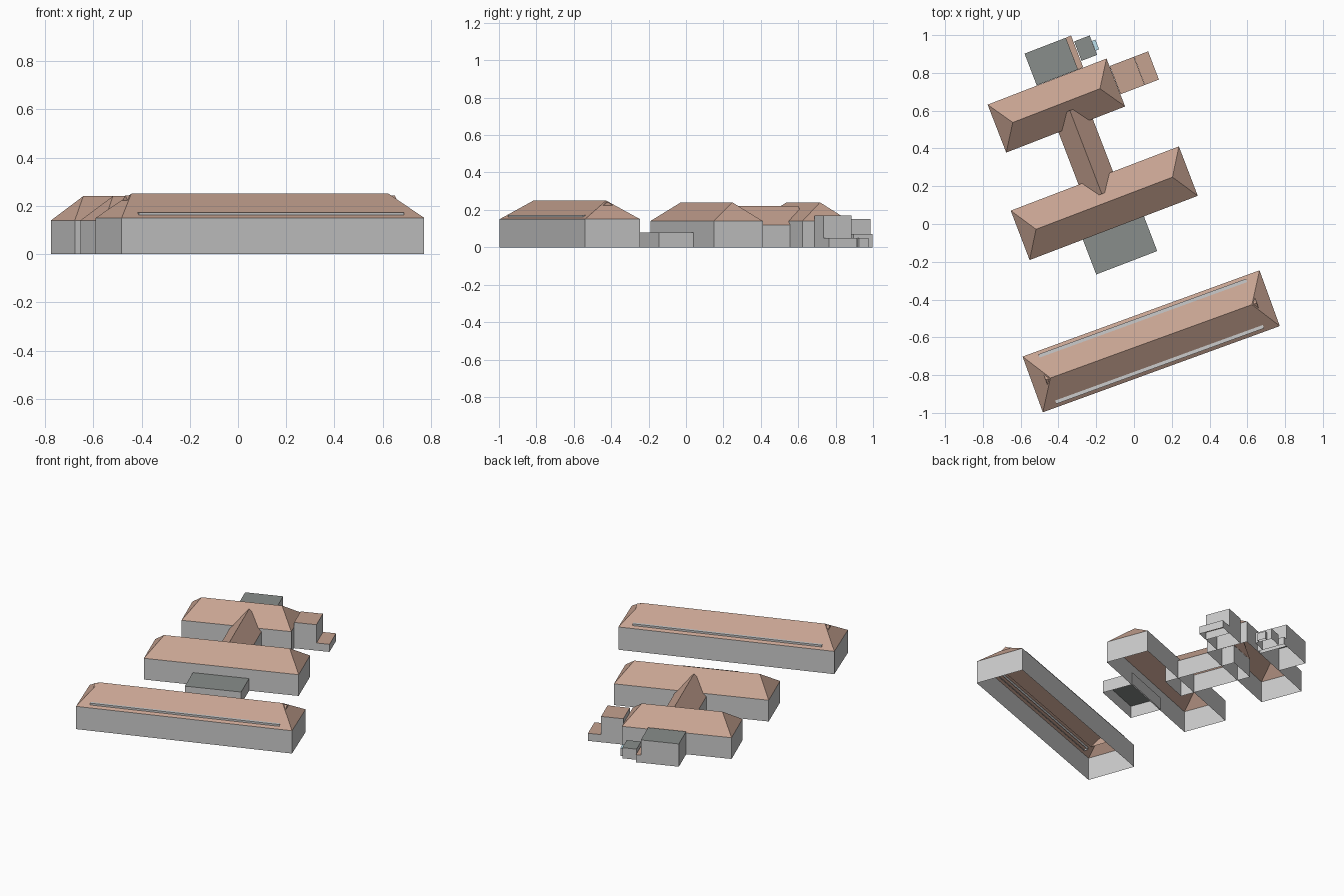
import bpy
from math import cos, sin, radians

if "Cube" in bpy.data.objects:
    bpy.data.objects.remove(bpy.data.objects["Cube"])


def material(name, rgb):
    m = bpy.data.materials.new(name)
    m.diffuse_color = (*rgb, 1)
    m.use_nodes = True
    m.node_tree.nodes["Principled BSDF"].inputs["Base Color"].default_value = m.diffuse_color
    return m


TILE = material("tile", (0.56, 0.36, 0.28))
SLATE = material("slate", (0.25, 0.27, 0.26))
GLASS = material("glass", (0.5, 0.75, 0.85))


def make(name, verts, faces, place, mats=(), slots=None):
    cx, cy, angle = place
    mesh = bpy.data.meshes.new(name)
    mesh.from_pydata(verts, [], faces)
    for m in mats:
        mesh.materials.append(m)
    for i, s in enumerate(slots or []):
        mesh.polygons[i].material_index = s
    ob = bpy.data.objects.new(name, mesh)
    ob.location = (cx, cy, 0)
    ob.rotation_euler.z = radians(angle)
    bpy.context.collection.objects.link(ob)
    return ob


def rect(l, w, z):
    return [(-l/2, -w/2, z), (l/2, -w/2, z), (l/2, w/2, z), (-l/2, w/2, z)]


SIDES = [(0, 1, 5, 4), (1, 2, 6, 5), (2, 3, 7, 6), (3, 0, 4, 7)]


def walls(name, place, l, w, h, z=0):
    make(name, rect(l, w, z) + rect(l, w, h), SIDES, place)


# Open-bottomed box with a coloured flat top
def flat_block(name, place, l, w, h, mat=None, z=0):
    mats, slots = ((None, mat), [0, 0, 0, 0, 1]) if mat else ((), None)
    make(name, rect(l, w, z) + rect(l, w, h), SIDES + [(4, 5, 6, 7)], place, mats, slots)


# Hipped roof; inset 0 gives a gable
def roof(name, place, l, w, z, top, inset):
    r = l/2 - inset
    verts = rect(l, w, z) + [(-r, 0, top), (r, 0, top)]
    make(name, verts, [(0, 1, 5, 4), (1, 2, 5), (2, 3, 4, 5), (3, 0, 4)], place, (TILE,))


# Hipped halls
for name, place, l, w, h, top, inset in [
        ("long_hall", (0.091, -0.621, 20), 1.335, 0.314, 0.15, 0.25, 0.10),
        ("middle_hall", (-0.1575, 0.11, 20.9), 0.953, 0.28, 0.14, 0.24, 0.09),
        ("rear_hall", (-0.411, 0.627, 21.2), 0.675, 0.272, 0.14, 0.24, 0.09)]:
    walls(name + "_walls", place, l, w, h)
    roof(name + "_roof", place, l, w, h, top, inset)

# Long hall gablets and roof strips
roof("long_hall_gablets", (0.091, -0.621, 20), 1.19, 0.2, 0.175, 0.243, 0)
a = radians(20)
for side, d in (("rear", 0.127), ("front", -0.127)):
    flat_block(side + "_roof_strip", (0.091 - d*sin(a), -0.621 + d*cos(a), 20),
               1.17, 0.025, 0.173, z=0.155)

# Connecting wing
wing = (-0.255, 0.38, 111)
walls("connector_walls", wing, 0.47, 0.195, 0.12)
roof("connector_roof", wing, 0.473, 0.195, 0.12, 0.22, 0)

# Flat-roofed annexes
for name, x, y, l, w, h, mat in [
        ("front_annex", -0.075, -0.11, 0.346, 0.204, 0.08, SLATE),
        ("side_annex", -0.036, 0.786, 0.137, 0.160, 0.17, TILE),
        ("side_step", 0.066, 0.825, 0.080, 0.160, 0.05, TILE),
        ("rear_annex", -0.438, 0.860, 0.234, 0.180, 0.15, SLATE),
        ("rear_passage", -0.315, 0.908, 0.030, 0.180, 0.05, TILE),
        ("rear_shed", -0.256, 0.931, 0.088, 0.110, 0.07, SLATE),
        ("glass_porch", -0.204, 0.947, 0.020, 0.055, 0.05, GLASS)]:
    flat_block(name, (x, y, 21), l, w, h, mat)
